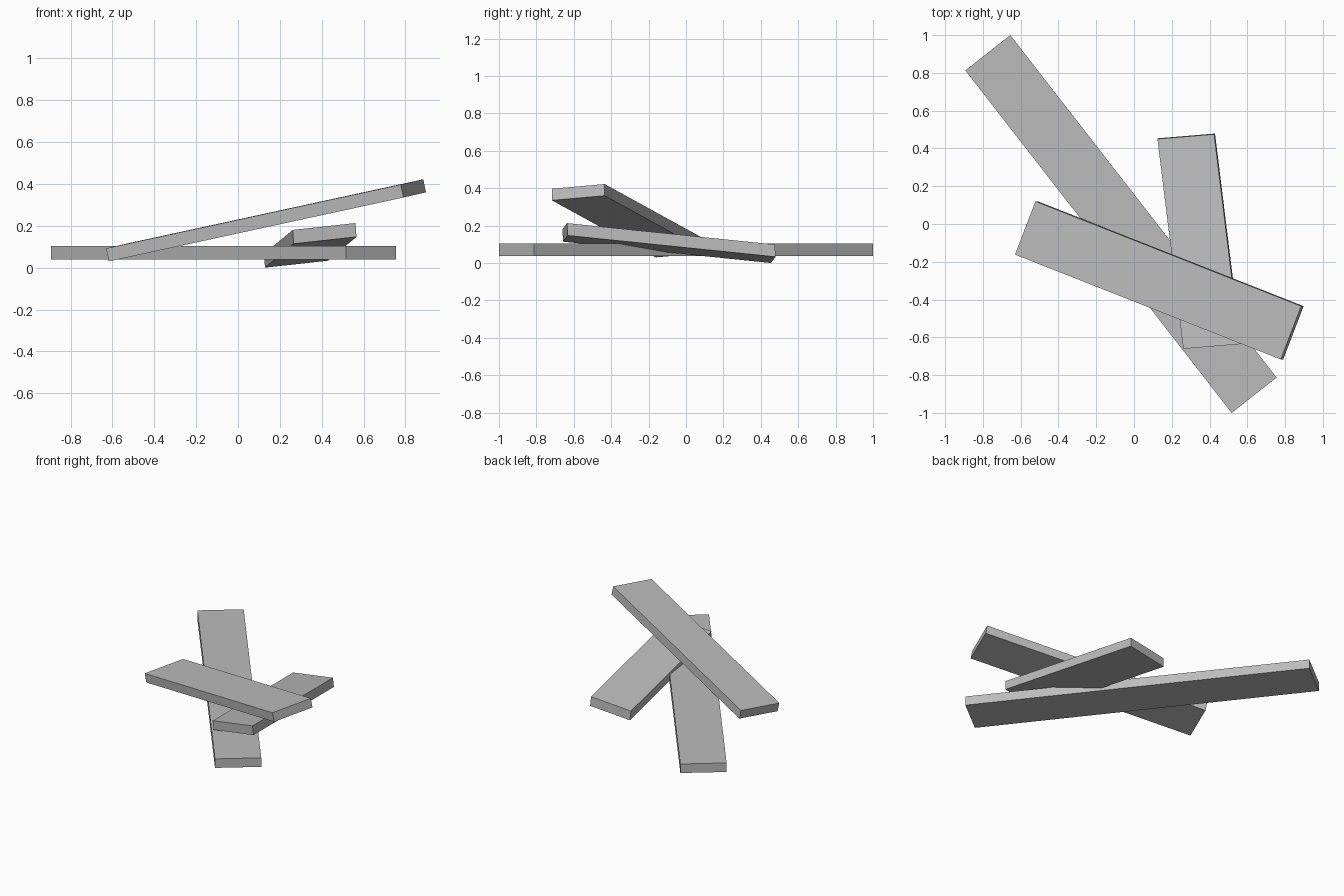
import bpy
import bmesh
from mathutils import Matrix, Vector

cube = bpy.data.objects.get("Cube")
if cube:
    bpy.data.objects.remove(cube, do_unlink=True)

# Single grey for every plank
grey = bpy.data.materials.new("plank_grey")
grey.use_nodes = True
grey.diffuse_color = (0.5, 0.5, 0.5, 1)
grey.node_tree.nodes["Principled BSDF"].inputs["Base Color"].default_value = (0.5, 0.5, 0.5, 1)


def plank(name, corner, along, across, down):
    """Board with one top corner and its three edge directions."""
    edges = [Vector(v) for v in (along, across, down)]
    centre = Vector(corner) + sum(edges, Vector()) / 2
    shape = Matrix(edges).transposed().to_4x4()
    bm = bmesh.new()
    bmesh.ops.create_cube(bm, size=1, matrix=shape)
    bmesh.ops.recalc_face_normals(bm, faces=bm.faces)
    mesh = bpy.data.meshes.new(name)
    bm.to_mesh(mesh)
    bm.free()
    mesh.materials.append(grey)
    obj = bpy.data.objects.new(name, mesh)
    obj.location = centre
    bpy.context.collection.objects.link(obj)
    return obj


# Long board lying level
plank("flat_plank", (-0.893, 0.813, 0.103),
      (1.41, -1.813, 0), (0.238, 0.187, 0), (0, 0, -0.065))

# Board leaning up across the top
plank("upper_leaning_plank", (-0.63, -0.162, 0.092),
      (1.407, -0.555, 0.305), (0.108, 0.282, 0.025), (0.013, 0, -0.062))

# Short board poking through the middle, slightly skewed
plank("short_tilted_plank", (0.124, 0.45, 0.066),
      (0.137, -1.111, 0.114), (0.3, 0.025, 0.033), (0.005, 0.004, -0.066))
